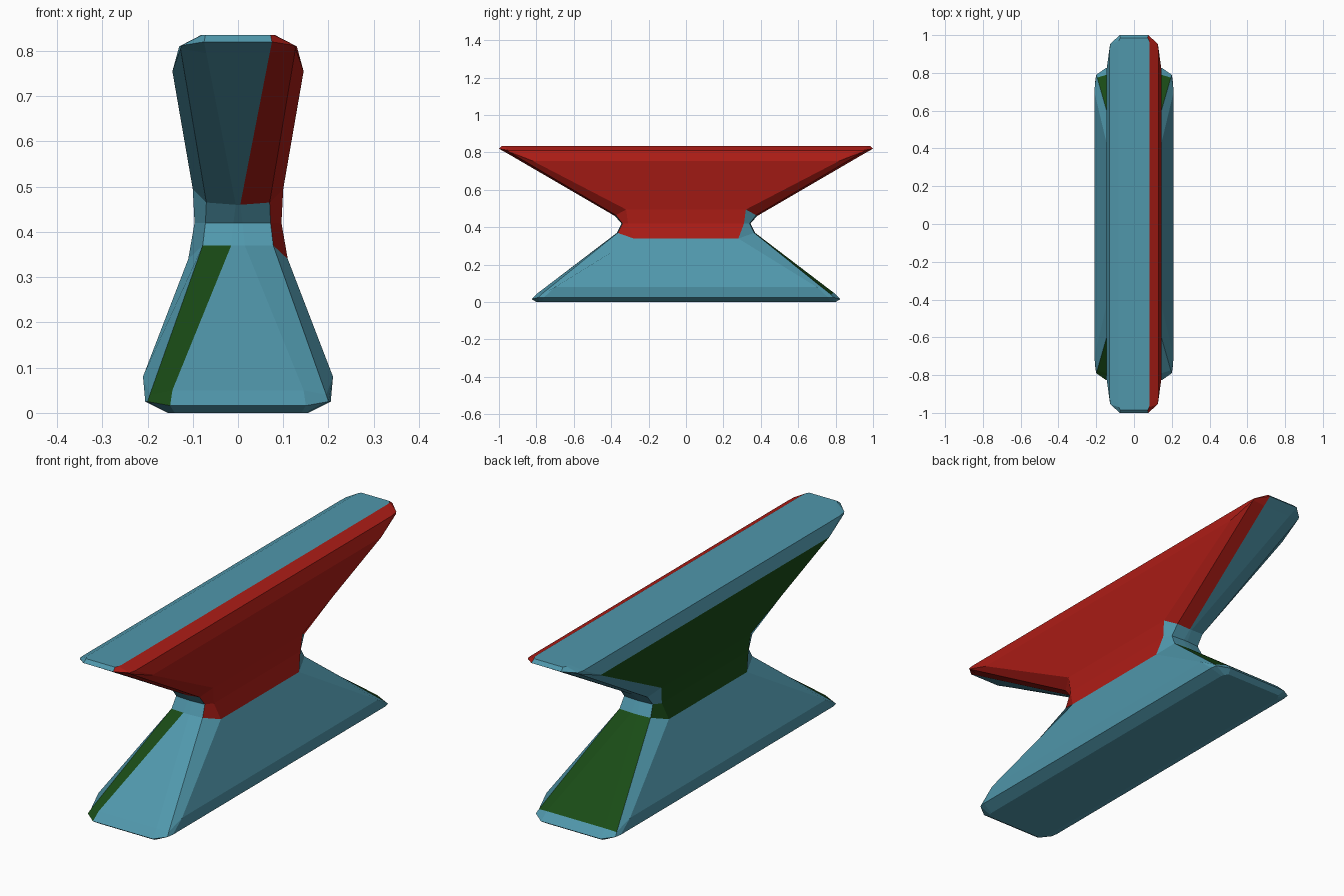
import bpy, bmesh

if "Cube" in bpy.data.objects:
    bpy.data.objects.remove(bpy.data.objects["Cube"])

def material(name, color):
    m = bpy.data.materials.new(name)
    m.diffuse_color = (*color, 1)
    m.use_nodes = True
    m.node_tree.nodes["Principled BSDF"].inputs["Base Color"].default_value = m.diffuse_color
    return m

# One quarter of each cross-section, bottom to top:
# side point, end corner, inner end point (x, y, z)
RINGS = [
    ((.155, .77, 0), (.15, .785, 0), (.14, .80, 0)),
    ((.205, .76, .025), (.20, .79, .025), (.15, .825, .016)),
    ((.21, .70, .08), (.195, .775, .04), (.145, .79, .05)),
    ((.11, .28, .34), (.078, .365, .37), (.015, .37, .37)),
    ((.096, .31, .42), (.072, .34, .42), (.01, .345, .42)),
    ((.10, .32, .495), (.07, .375, .465), (.005, .38, .46)),
    ((.145, .82, .755), (.127, .95, .805), (.07, .955, .795)),
    ((.13, .92, .81), (.125, .955, .812), (.075, 1.0, .82)),
    ((.082, .95, .835), (.08, .97, .835), (.072, .985, .835)),
]

# Columns around the body (0 and 4, 6, 10 corners; 5 left side; 11 right side)
RED = {11: range(3, 8), 10: range(3, 8), 0: range(5, 8), 9: range(5, 8), 1: range(5, 8)}
GREEN = {5: range(3, 6), 4: range(3, 4), 1: [2], 2: [2], 3: [2], 7: [1, 2]}

def full_ring(quarter):
    pts = []
    for sx, sy in ((1, 1), (-1, 1), (-1, -1), (1, -1)):
        q = quarter if sx * sy > 0 else quarter[::-1]
        pts += [(sx * x, sy * y, z) for x, y, z in q]
    return pts

# Loft the body through the mirrored rings
bm = bmesh.new()
rings = [[bm.verts.new(p) for p in full_ring(r)] for r in RINGS]
for i in range(len(rings) - 1):
    for j in range(12):
        k = (j + 1) % 12
        f = bm.faces.new((rings[i][j], rings[i][k], rings[i + 1][k], rings[i + 1][j]))
        if i in RED.get(j, ()):
            f.material_index = 1
        elif i in GREEN.get(j, ()):
            f.material_index = 2
bm.faces.new(rings[0][::-1])
bm.faces.new(rings[-1])

mesh = bpy.data.meshes.new("anvil_body")
bm.to_mesh(mesh)
bm.free()
for m in (material("blue", (.08, .31, .41)), material("red", (.42, .012, .008)),
          material("green", (.01, .07, .008))):
    mesh.materials.append(m)
obj = bpy.data.objects.new("anvil_body", mesh)
bpy.context.collection.objects.link(obj)
